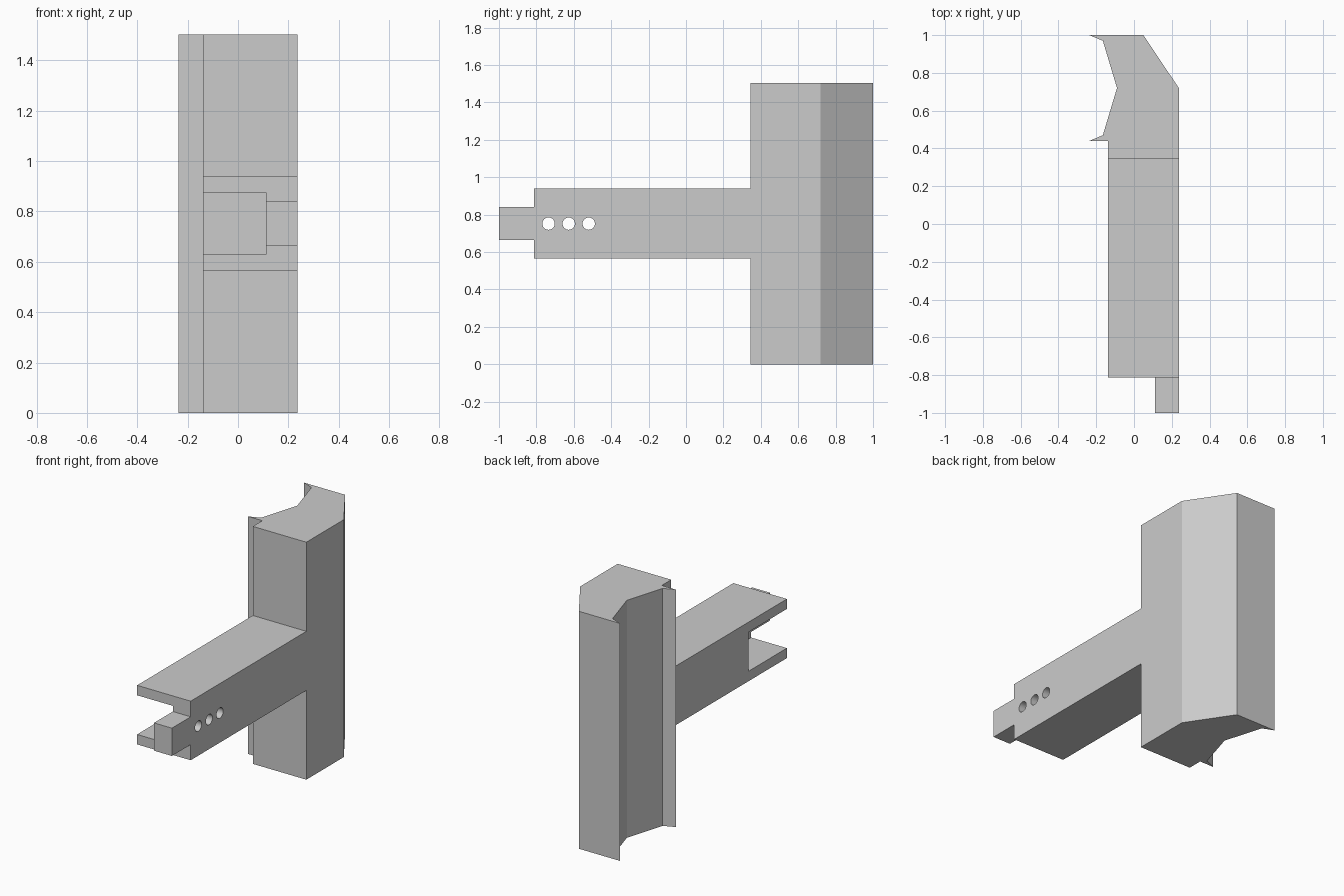
import bpy, bmesh
from math import pi
from mathutils import Matrix, Vector

cube = bpy.data.objects.get("Cube")
if cube:
    bpy.data.objects.remove(cube, do_unlink=True)

grey = bpy.data.materials.new("plain_grey")
grey.use_nodes = True
grey.diffuse_color = (0.6, 0.6, 0.6, 1)
grey.node_tree.nodes["Principled BSDF"].inputs["Base Color"].default_value = grey.diffuse_color


def make_object(name, bm):
    bmesh.ops.recalc_face_normals(bm, faces=bm.faces[:])
    mesh = bpy.data.meshes.new(name)
    bm.to_mesh(mesh)
    bm.free()
    mesh.materials.append(grey)
    obj = bpy.data.objects.new(name, mesh)
    bpy.context.collection.objects.link(obj)
    return obj


def extrude_outline(name, points, direction):
    bm = bmesh.new()
    face = bm.faces.new([bm.verts.new(p) for p in points])
    new = bmesh.ops.extrude_face_region(bm, geom=[face], use_keep_orig=True)["geom"]
    verts = [v for v in new if isinstance(v, bmesh.types.BMVert)]
    bmesh.ops.translate(bm, verts=verts, vec=direction)
    return make_object(name, bm)


def box(name, low, high):
    low, high = Vector(low), Vector(high)
    bm = bmesh.new()
    matrix = Matrix.Translation((low + high) / 2) @ Matrix.Diagonal((*(high - low), 1))
    bmesh.ops.create_cube(bm, size=1, matrix=matrix)
    return make_object(name, bm)


def cut(target, cutter):
    mod = target.modifiers.new("cut", 'BOOLEAN')
    mod.operation = 'DIFFERENCE'
    mod.solver = 'EXACT'
    mod.object = cutter
    bpy.context.view_layer.objects.active = target
    bpy.ops.object.modifier_apply(modifier=mod.name)
    bpy.data.objects.remove(cutter, do_unlink=True)


LEFT, RIGHT, SPLIT = 0.237, -0.138, 0.112   # arm sides and inner wall
MID = 0.752                                 # arm centre height

# Upright column: plan outline with lipped hollow on one side
plan = [(-0.237, 1), (0.05, 1), (LEFT, 0.72), (LEFT, 0.345), (RIGHT, 0.345),
        (RIGHT, 0.44), (-0.237, 0.44), (-0.165, 0.47), (-0.09, 0.72), (-0.165, 0.97)]
extrude_outline("column", [(x, y, 0) for x, y in plan], (0, 0, 1.503))

# Arm with a narrower tongue at its front end
side = [(0.345, 0.187), (-0.812, 0.187), (-0.812, 0.088), (-1, 0.088)]
side += [(y, -h) for y, h in reversed(side)]
arm = extrude_outline("arm", [(RIGHT, y, MID + h) for y, h in side], (LEFT - RIGHT, 0, 0))

# Trim the tongue to the outer wall, then open the slot behind it
cut(arm, box("tongue_trim", (-0.3, -1.1, 0.4), (SPLIT, -0.812, 1.1)))
cut(arm, box("slot_cutter", (-0.3, -0.9, MID - 0.124), (SPLIT, -0.43, MID + 0.124)))

# Three pin holes through the outer wall
for y in (-0.735, -0.627, -0.52):
    bm = bmesh.new()
    place = Matrix.Translation((0.18, y, MID)) @ Matrix.Rotation(pi / 2, 4, 'Y')
    bmesh.ops.create_cone(bm, cap_ends=True, segments=32, radius1=0.033,
                          radius2=0.033, depth=0.3, matrix=place)
    cut(arm, make_object("hole_cutter", bm))

# Round hole walls, crisp everything else
bpy.ops.object.select_all(action='DESELECT')
arm.select_set(True)
bpy.context.view_layer.objects.active = arm
bpy.ops.object.shade_smooth_by_angle(angle=pi / 6)
